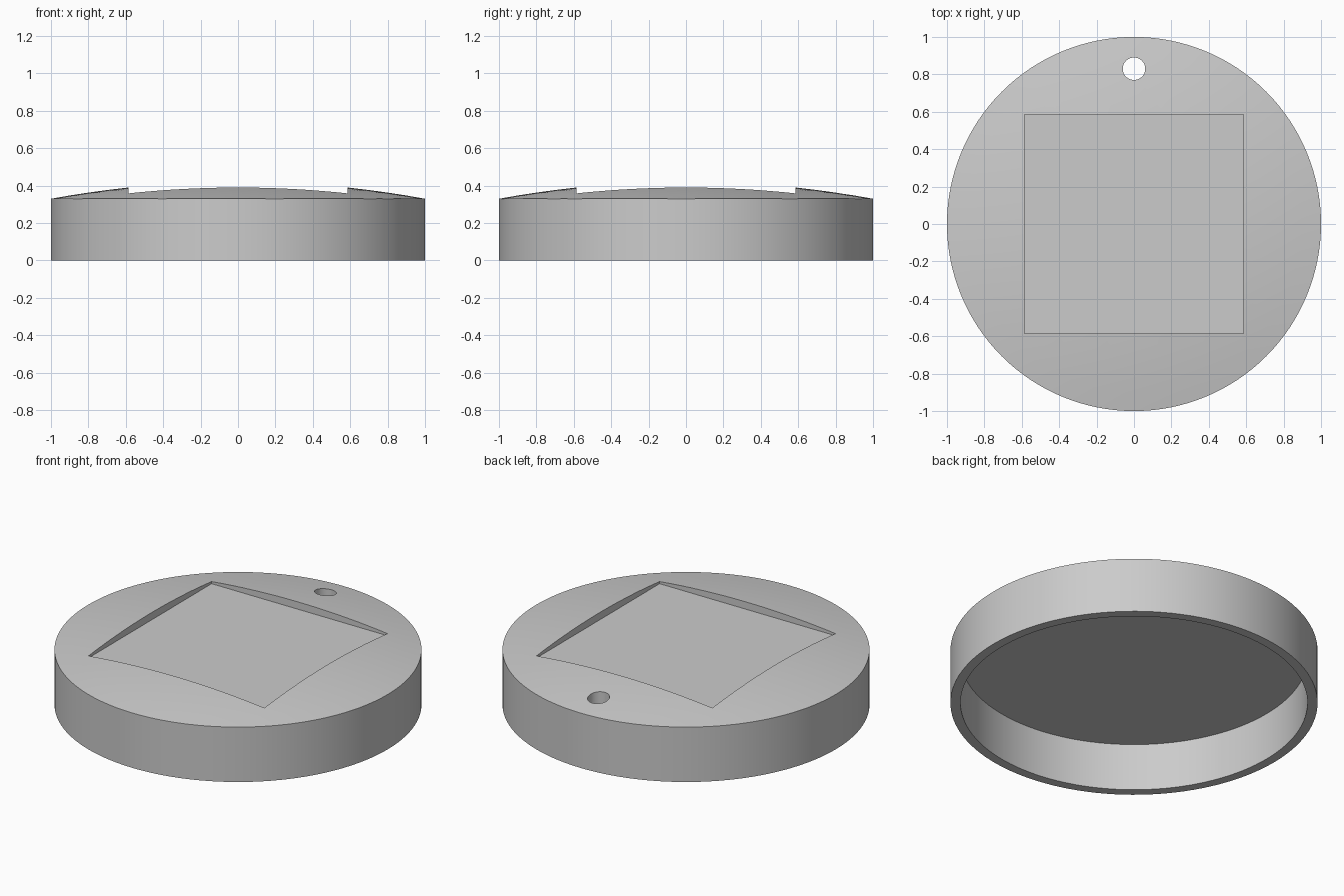
import bpy, bmesh, math

cube = bpy.data.objects.get("Cube")
if cube:
    bpy.data.objects.remove(cube, do_unlink=True)

SEGMENTS = 128
RIM_Z, APEX_Z = 0.33, 0.421
INNER_R, CEILING_Z = 0.945, 0.284
POCKET_HALF, POCKET_Z = 0.585, 0.346
HOLE_R, HOLE_Y = 0.06, 0.83

grey = bpy.data.materials.new("plain grey")
grey.use_nodes = True
colour = (0.6, 0.6, 0.6, 1)
grey.diffuse_color = colour
grey.node_tree.nodes["Principled BSDF"].inputs["Base Color"].default_value = colour


def lathe(name, profile):
    """Turn an (r, z) profile that starts and ends on the axis into a solid."""
    bm = bmesh.new()
    verts = [bm.verts.new((r, 0, z)) for r, z in profile]
    edges = [bm.edges.new(pair) for pair in zip(verts, verts[1:])]
    bmesh.ops.spin(bm, geom=verts + edges, cent=(0, 0, 0), axis=(0, 0, 1),
                   angle=math.tau, steps=SEGMENTS, use_duplicate=False)
    bmesh.ops.remove_doubles(bm, verts=bm.verts, dist=0.0001)
    bmesh.ops.recalc_face_normals(bm, faces=bm.faces)
    mesh = bpy.data.meshes.new(name)
    bm.to_mesh(mesh)
    bm.free()
    obj = bpy.data.objects.new(name, mesh)
    bpy.context.collection.objects.link(obj)
    return obj


def cut(target, cutter):
    """Subtract the cutter and throw it away."""
    cutter.hide_render = True
    mod = target.modifiers.new("cut", "BOOLEAN")
    mod.operation = "DIFFERENCE"
    mod.solver = "EXACT"
    mod.object = cutter
    bpy.ops.object.select_all(action="DESELECT")
    bpy.context.view_layer.objects.active = target
    target.select_set(True)
    bpy.ops.object.modifier_apply(modifier=mod.name)
    bpy.data.objects.remove(cutter, do_unlink=True)


# Hollow cap: underside recess, straight wall, shallow spherical dome
rise = APEX_Z - RIM_Z
sphere_r = (1 + rise ** 2) / (2 * rise)
rings = 10
dome = []
for i in range(rings + 1):
    r = 1 - i / rings
    dome.append((r, APEX_Z - sphere_r + math.sqrt(sphere_r ** 2 - r ** 2)))
profile = [(0, CEILING_Z), (INNER_R, CEILING_Z), (INNER_R, 0), (1, 0)] + dome
cap = lathe("domed_cap", profile)
cap.data.materials.append(grey)

# Square pocket with a flat floor
height = 0.4
bpy.ops.mesh.primitive_cube_add(size=1, location=(0, 0, POCKET_Z + height / 2))
pocket = bpy.context.object
pocket.name = "pocket_cutter"
pocket.scale = (2 * POCKET_HALF, 2 * POCKET_HALF, height)
cut(cap, pocket)

# Round hole through the top near the back edge
bpy.ops.mesh.primitive_cylinder_add(vertices=48, radius=HOLE_R, depth=0.6,
                                    location=(0, HOLE_Y, 0.4))
hole = bpy.context.object
hole.name = "hole_cutter"
cut(cap, hole)

# Smooth curved surfaces, crisp rims
bpy.ops.object.select_all(action="DESELECT")
bpy.context.view_layer.objects.active = cap
cap.select_set(True)
cap.data.materials.clear()
cap.data.materials.append(grey)
for poly in cap.data.polygons:
    poly.material_index = 0
bpy.ops.object.shade_smooth_by_angle(angle=math.radians(30))
